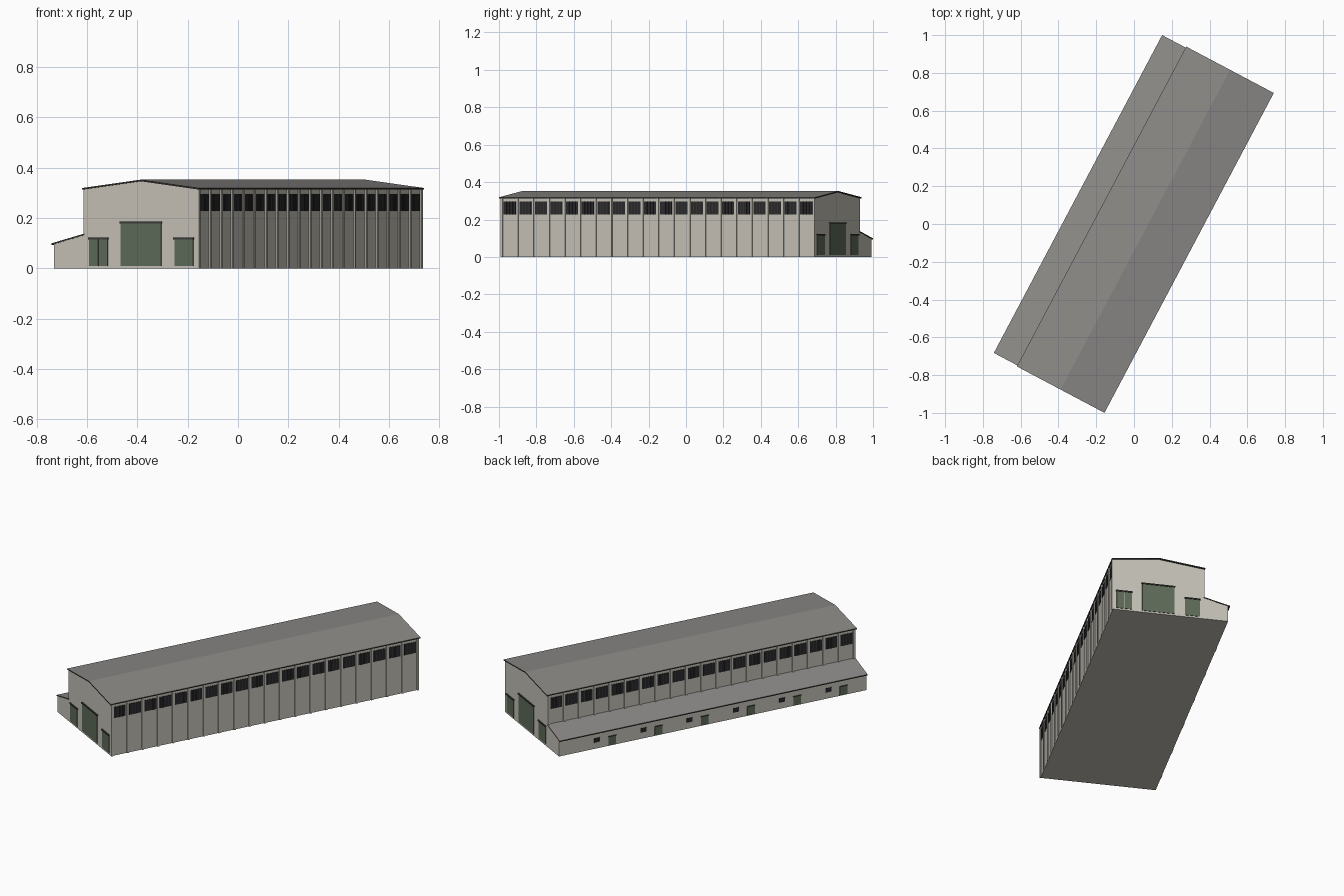
import bpy, bmesh, math
from mathutils import Matrix

if "Cube" in bpy.data.objects:
    bpy.data.objects.remove(bpy.data.objects["Cube"])

# Whole building is turned on the ground plane
TURN = Matrix.Translation((0.003, 0, 0)) @ Matrix.Rotation(math.radians(-27.9), 4, 'Z')
XL, XR, XO = -0.19, 0.319, -0.328       # hall left wall, hall right wall, annex outer wall
XC, HL = (XL + XR) / 2, 0.950           # ridge position, half length


def mat(name, rgb):
    m = bpy.data.materials.new(name)
    m.diffuse_color = (*rgb, 1)
    m.use_nodes = True
    m.node_tree.nodes["Principled BSDF"].inputs["Base Color"].default_value = m.diffuse_color
    return m


WALL = mat("wall_plaster", (0.56, 0.535, 0.475))
ROOF = mat("roof_grey", (0.262, 0.254, 0.242))
DOOR = mat("door_green", (0.112, 0.145, 0.100))
TRIM = mat("dark_trim", (0.045, 0.045, 0.042))
GLASS = mat("dark_glass", (0.022, 0.022, 0.024))


def finish(name, bm, mats):
    bmesh.ops.recalc_face_normals(bm, faces=bm.faces)
    if len(mats) > 1:                   # second colour on everything not facing up
        for f in bm.faces:
            f.material_index = 0 if f.normal.z > 0.5 else 1
    bm.transform(TURN)
    me = bpy.data.meshes.new(name)
    bm.to_mesh(me)
    bm.free()
    for m in mats:
        me.materials.append(m)
    ob = bpy.data.objects.new(name, me)
    bpy.context.collection.objects.link(ob)


def extrude_profile(name, pts, half, mats):
    bm = bmesh.new()
    a = [bm.verts.new((x, -half, z)) for x, z in pts]
    b = [bm.verts.new((x, half, z)) for x, z in pts]
    bm.faces.new(a)
    bm.faces.new(b[::-1])
    n = len(pts)
    for i in range(n):
        j = (i + 1) % n
        bm.faces.new((a[i], a[j], b[j], b[i]))
    finish(name, bm, mats)


def boxes(name, items, material):
    # each item: x0, x1, y0, y1, z0, z1
    bm = bmesh.new()
    for x0, x1, y0, y1, z0, z1 in items:
        m = Matrix.Translation(((x0 + x1) / 2, (y0 + y1) / 2, (z0 + z1) / 2)) @ \
            Matrix.Diagonal((x1 - x0, y1 - y0, z1 - z0, 1))
        bmesh.ops.create_cube(bm, size=1, matrix=m)
    finish(name, bm, [material])


# Walls of hall and annex in one cross-section
extrude_profile("walls", [(XO, 0), (XR, 0), (XR, 0.314), (XC, 0.346), (XL, 0.314),
                          (XL, 0.132), (XO, 0.096)], HL, [WALL])

# Roof sheets with dark edges
extrude_profile("hall_roof", [(XL - 0.008, 0.313), (XC, 0.346), (XR + 0.008, 0.313),
                              (XR + 0.008, 0.319), (XC, 0.352), (XL - 0.008, 0.319)],
                HL + 0.008, [ROOF, TRIM])
extrude_profile("annex_roof", [(XO - 0.011, 0.093), (XL, 0.132), (XL, 0.138),
                               (XO - 0.011, 0.099)], HL + 0.002, [ROOF, TRIM])

# Pilasters, windows and bars on both long walls
BAYS = 20
STEP = 2 * (HL - 0.006) / BAYS
pil, glass, bars = [], [], []
for wall, s, z0 in ((XR, 1, 0), (XL, -1, 0.125)):
    def out(d, s=s, wall=wall):
        return (wall - 0.002, wall + d) if s > 0 else (wall - d, wall + 0.002)
    for i in range(BAYS + 1):
        y = -HL + 0.006 + i * STEP
        pil.append((*out(0.006), y - 0.006, y + 0.006, z0, 0.313))
        if i < BAYS:
            c = y + STEP / 2
            glass.append((*out(0.002), c - 0.036, c + 0.036, 0.228, 0.295))
            for k in (-1, 0, 1):
                bars.append((*out(0.004), c + k * 0.018 - 0.0012, c + k * 0.018 + 0.0012,
                             0.228, 0.295))
boxes("pilasters", pil, WALL)
boxes("hall_windows", glass, GLASS)
boxes("window_bars", bars, TRIM)

# Gable doors: one large, two small, same at both ends
leaves, lintels = [], []
for s in (-1, 1):
    def yspan(d, s=s):
        return tuple(sorted((s * (HL - 0.002), s * (HL + d))))
    for c, w, h in ((XC, 0.091, 0.178), (XC - 0.192, 0.042, 0.115), (XC + 0.192, 0.042, 0.115)):
        for k in (-1, 1):               # two leaves with a seam
            x0, x1 = sorted((c + k * 0.0006, c + k * w))
            leaves.append((x0, x1, *yspan(0.003), 0.01, h))
        lintels.append((c - w - 0.003, c + w + 0.003, *yspan(0.007), h, h + 0.007))
boxes("gable_doors", leaves, DOOR)
boxes("door_lintels", lintels, TRIM)

# Small doors and windows along the annex
adoors, awins, atrim = [], [], []
for k in range(6):
    y = 0.715 - 0.286 * k
    awins.append((XO - 0.002, XO + 0.002, y - 0.018, y + 0.018, 0.038, 0.064))
    d = y - 0.093
    adoors.append((XO - 0.003, XO + 0.002, d - 0.023, d + 0.023, 0.003, 0.054))
    atrim.append((XO - 0.005, XO + 0.002, d - 0.025, d + 0.025, 0.054, 0.058))
boxes("annex_windows", awins, GLASS)
boxes("annex_doors", adoors, DOOR)
boxes("annex_door_lintels", atrim, TRIM)
